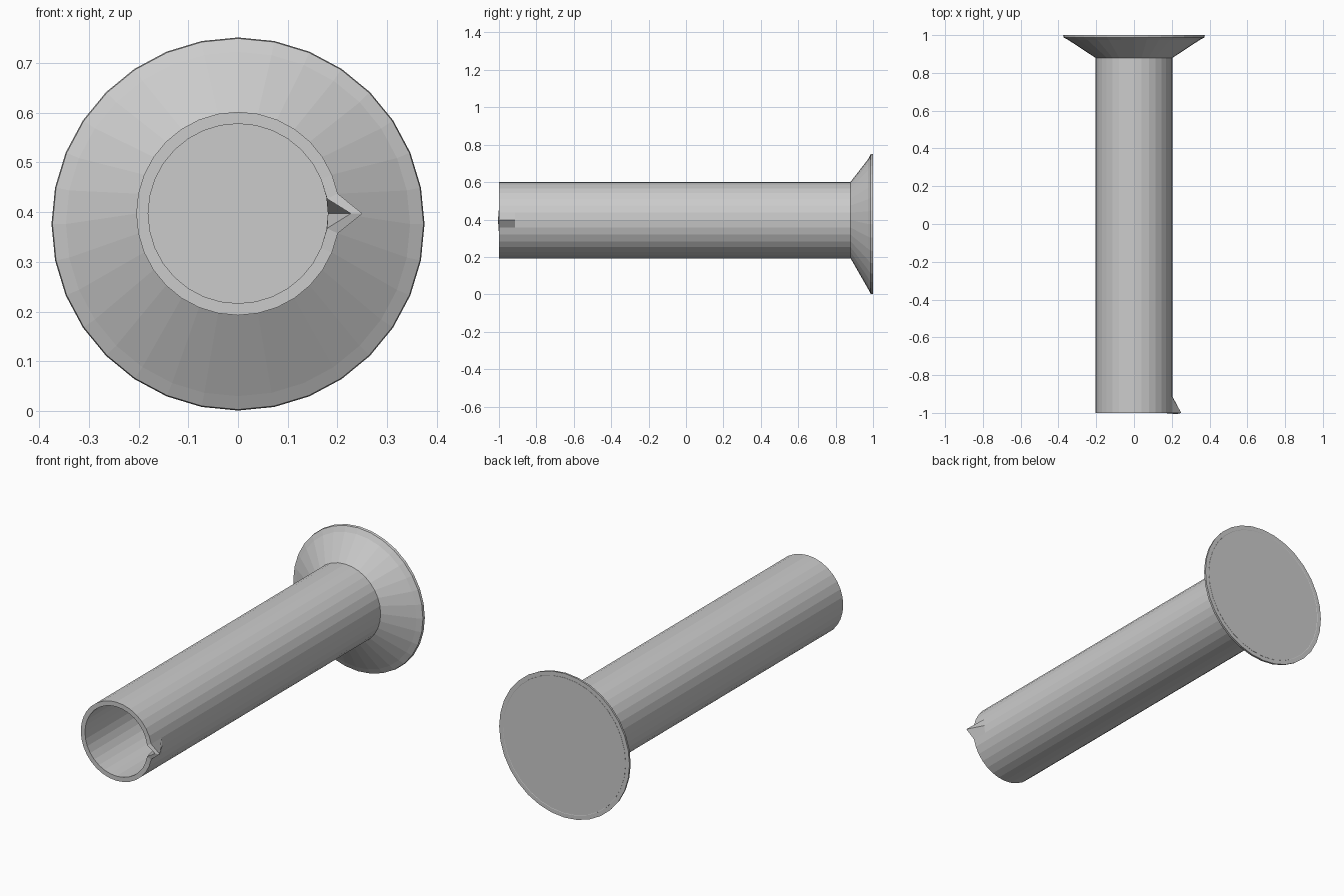
import bpy, bmesh
from math import sin, cos, pi

if "Cube" in bpy.data.objects:
    bpy.data.objects.remove(bpy.data.objects["Cube"])

SIDES = 32
TUBE_Z, FLANGE_Z = 0.397, 0.376

# rings along the axis: (y, radius, centre height)
rings_spec = [
    (-1.0, 0.2045, TUBE_Z),
    (-0.915, 0.2045, TUBE_Z),
    (0.88, 0.2045, TUBE_Z),
    (0.973, 0.346, FLANGE_Z),
    (0.987, 0.373, FLANGE_Z),
    (1.0, 0.375, FLANGE_Z),
]

bm = bmesh.new()
rings = []
for y, r, z in rings_spec:
    rings.append([bm.verts.new((r * cos(2 * pi * i / SIDES), y,
                                z + r * sin(2 * pi * i / SIDES)))
                  for i in range(SIDES)])

# side walls of tube and flared head
for a, b in zip(rings, rings[1:]):
    for i in range(SIDES):
        j = (i + 1) % SIDES
        bm.faces.new((a[i], a[j], b[j], b[i]))

# closed back of the head
bm.faces.new(rings[-1])

# pointed lip at the open mouth
rings[0][0].co.x = 0.25

bmesh.ops.recalc_face_normals(bm, faces=bm.faces)
back = max(bm.faces, key=lambda f: f.calc_center_median().y)
if back.normal.y < 0:
    bmesh.ops.reverse_faces(bm, faces=bm.faces)

mesh = bpy.data.meshes.new("flared_tube")
bm.to_mesh(mesh)
bm.free()
tube = bpy.data.objects.new("flared_tube", mesh)
bpy.context.collection.objects.link(tube)

# hollow wall thickness, inwards
wall = tube.modifiers.new("wall", "SOLIDIFY")
wall.thickness = 0.024
wall.offset = -1
wall.use_even_offset = False
